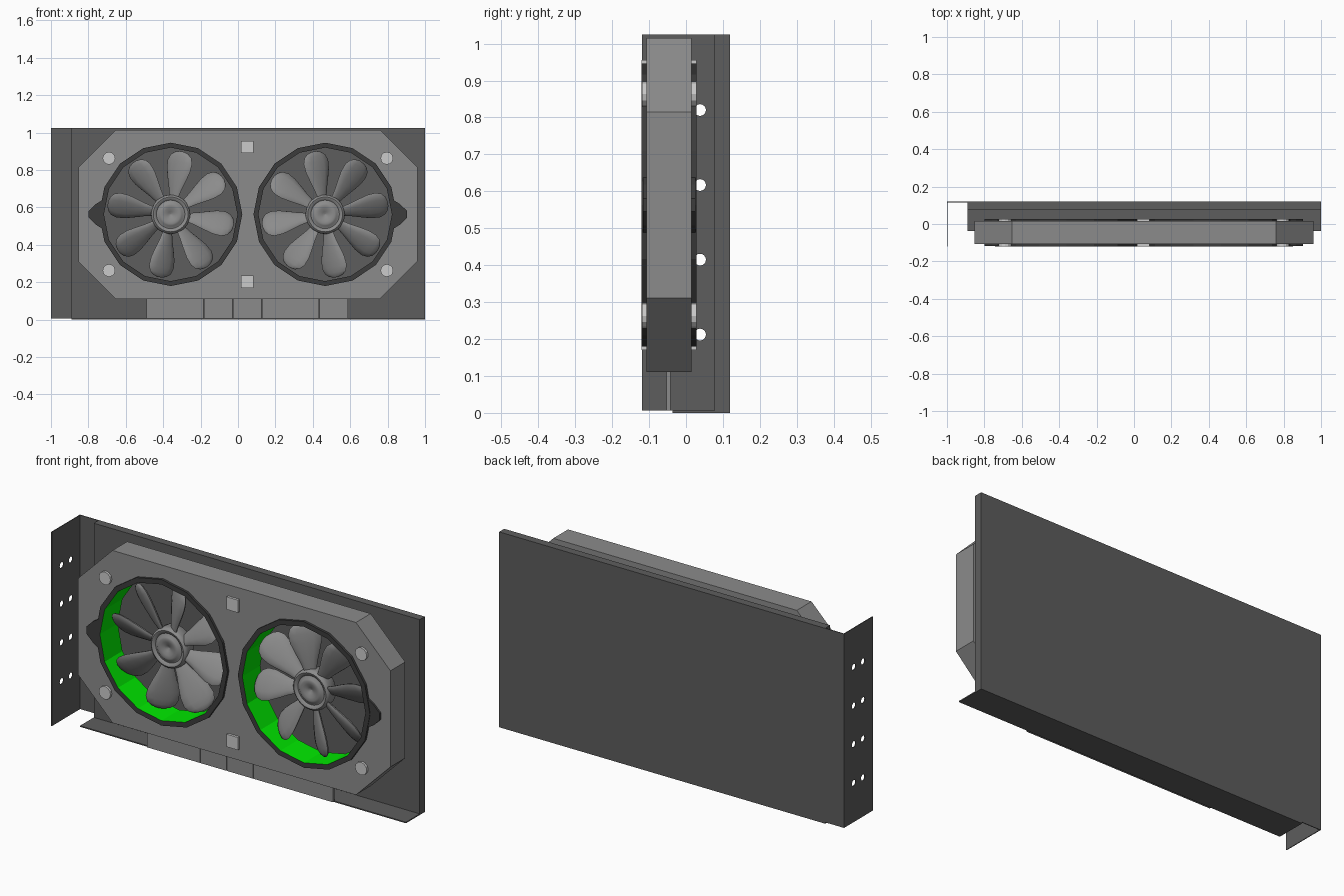
import bpy, bmesh, math
from math import cos, sin, pi, radians

if "Cube" in bpy.data.objects:
    bpy.data.objects.remove(bpy.data.objects["Cube"])

MX, CZ = 0.053, 0.563          # mirror axis and height of the shroud centre
FAN = -0.413                   # fan centre offset from the mirror axis


def material(name, r, g, b):
    m = bpy.data.materials.new(name)
    m.diffuse_color = (r, g, b, 1)
    m.use_nodes = True
    m.node_tree.nodes["Principled BSDF"].inputs["Base Color"].default_value = m.diffuse_color
    return m


green = material("green_glow", 0.0, 0.8, 0.0)
ring_grey = material("ring_grey", 0.045, 0.045, 0.045)
board_grey = material("board_grey", 0.11, 0.11, 0.11)
shroud_grey = material("shroud_grey", 0.26, 0.26, 0.26)


def finish(name, bm, mat=None, smooth=False):
    bmesh.ops.recalc_face_normals(bm, faces=bm.faces)
    me = bpy.data.meshes.new(name)
    bm.to_mesh(me)
    bm.free()
    if mat:
        me.materials.append(mat)
    ob = bpy.data.objects.new(name, me)
    bpy.context.collection.objects.link(ob)
    if smooth:
        bpy.ops.object.select_all(action='DESELECT')
        ob.select_set(True)
        bpy.context.view_layer.objects.active = ob
        bpy.ops.object.shade_smooth_by_angle(angle=radians(40))
    return ob


def prism(name, pts, y0, y1, mat=None):
    """Extrude an x,z outline from y0 to y1."""
    bm = bmesh.new()
    f = bm.faces.new([bm.verts.new((x, y0, z)) for x, z in pts])
    g = bmesh.ops.extrude_face_region(bm, geom=[f])
    for v in g["geom"]:
        if isinstance(v, bmesh.types.BMVert):
            v.co.y = y1
    return finish(name, bm, mat)


def box(name, x0, x1, y0, y1, z0, z1, mat=None):
    return prism(name, [(x0, z0), (x1, z0), (x1, z1), (x0, z1)], y0, y1, mat)


def polygon(cx, cz, r, n):
    return [(cx + r * cos(2 * pi * i / n), cz + r * sin(2 * pi * i / n)) for i in range(n)]


def cut(ob, cutters):
    for c in cutters:
        c.hide_render = True
        m = ob.modifiers.new("cut", 'BOOLEAN')
        m.operation, m.solver, m.object = 'DIFFERENCE', 'EXACT', c
    dg = bpy.context.evaluated_depsgraph_get()
    me = bpy.data.meshes.new_from_object(ob.evaluated_get(dg))
    ob.modifiers.clear()
    ob.data = me
    for c in cutters:
        bpy.data.objects.remove(c)


def lathe(name, profile, n, cx, mat, closed=False, smooth=False):
    """Spin an r,y profile about the fan axis."""
    bm = bmesh.new()
    rings = [[bm.verts.new((x, y, z)) for x, z in polygon(cx, CZ, r, n)] for r, y in profile]
    for k in range(len(rings) if closed else len(rings) - 1):
        a, b = rings[k], rings[(k + 1) % len(rings)]
        for i in range(n):
            j = (i + 1) % n
            bm.faces.new((a[i], a[j], b[j], b[i]))
    if not closed:
        bm.faces.new(rings[0])
        bm.faces.new(rings[-1])
    return finish(name, bm, mat, smooth)


# Board, bottom flange and folded bracket
TOP = 1.024
box("back_board", -0.89, 1.0, 0.077, 0.119, 0.006, TOP, board_grey)
box("bottom_flange", -0.89, 1.0, -0.037, 0.119, 0.0, 0.006, board_grey)
box("bracket_tab", -1.0, -0.89, 0.115, 0.119, 0.007, TOP, board_grey)
bracket = box("bracket_plate", -1.0, -0.996, -0.119, 0.119, 0.007, TOP, board_grey)
holes = []
for y in (-0.038, 0.038):
    for z in (0.212, 0.415, 0.617, 0.82):
        bm = bmesh.new()
        bmesh.ops.create_cone(bm, cap_ends=True, segments=16, radius1=0.016, radius2=0.016, depth=0.1)
        for v in bm.verts:
            v.co = (v.co.z - 0.998, v.co.x + y, v.co.y + z)
        holes.append(finish("hole_cutter", bm))
cut(bracket, holes)

# Contact strip, seven segments
for i in range(7):
    x = -0.49 + i * 1.08 / 7
    box("contact_segment", x, x + 1.08 / 7 - 0.002, -0.053, -0.042, 0.006, 0.115, shroud_grey)

# Shroud with chamfered corners and two fan openings
W, H, C = 0.906, 0.452, 0.2
outline = [(-W + C, -H), (W - C, -H), (W, -H + C), (W, H - C), (W - C, H), (-W + C, H), (-W, H - C), (-W, -H + C)]
shroud = prism("shroud", [(MX + x, CZ + z) for x, z in outline], -0.107, 0.015, shroud_grey)
cut(shroud, [prism("opening_cutter", polygon(MX + s * FAN, CZ, 0.37, 16), -0.2, 0.1) for s in (1, -1)])


def blades(cx, s):
    bm = bmesh.new()
    sections = [(0.09, 0.028, 0.009), (0.14, 0.042, 0.014), (0.19, 0.060, 0.017), (0.24, 0.076, 0.018),
                (0.285, 0.080, 0.017), (0.315, 0.068, 0.014), (0.333, 0.045, 0.009), (0.341, 0.016, 0.003)]
    p, n = radians(34), 12
    for b in range(8):
        a = radians(80 + 45 * b)
        rows = []
        for r, hw, th in sections:
            row = []
            for k in range(n):
                u, t = hw * cos(2 * pi * k / n), th * sin(2 * pi * k / n)
                tang, y = u * cos(p) + t * sin(p), u * sin(p) - t * cos(p)
                x, z = r * cos(a) - tang * sin(a), r * sin(a) + tang * cos(a)
                row.append(bm.verts.new((cx + s * x, y - 0.042, CZ + z)))
            rows.append(row)
        for q, w in zip(rows, rows[1:]):
            for k in range(n):
                j = (k + 1) % n
                bm.faces.new((q[k], q[j], w[j], w[k]))
        bm.faces.new(rows[0])
        bm.faces.new(rows[-1])
    finish("fan_blades", bm, shroud_grey, True)


# Fans: ring with green inner wall, side ear, hub and blades
hub = [(0.095, 0.01), (0.103, 0.0), (0.105, -0.05), (0.102, -0.063), (0.093, -0.07), (0.083, -0.067),
       (0.076, -0.06), (0.069, -0.062), (0.06, -0.07), (0.05, -0.073), (0.035, -0.07), (0.015, -0.063), (0.002, -0.055)]
for s in (1, -1):
    cx = MX + s * FAN
    ring = lathe("fan_ring", [(0.383, -0.12), (0.383, 0.028), (0.357, 0.028), (0.357, -0.12)], 16, cx, ring_grey, closed=True)
    ring.data.materials.append(green)
    for f in ring.data.polygons:
        c = f.center
        if abs(f.normal.y) < 0.5 and math.hypot(c.x - cx, c.z - CZ) < 0.36:
            f.material_index = 1
    ear = [(-0.368, -0.075), (-0.40, -0.055), (-0.438, -0.018), (-0.438, 0.018), (-0.40, 0.055), (-0.368, 0.075)]
    prism("ring_ear", [(cx + s * x, CZ + z) for x, z in ear], -0.117, 0.026, ring_grey)
    lathe("fan_hub", hub, 32, cx, shroud_grey, smooth=True)
    blades(cx, s)
    # Corner pins
    for dz in (0.3, -0.3):
        prism("corner_pin", polygon(MX - s * 0.743, CZ + dz, 0.034, 12), -0.119, 0.028)

# Square pins between the fans
for dz in (0.36, -0.36):
    x, z = 0.05, CZ + dz
    box("square_pin", x - 0.033, x + 0.033, -0.12, 0.028, z - 0.033, z + 0.033)
